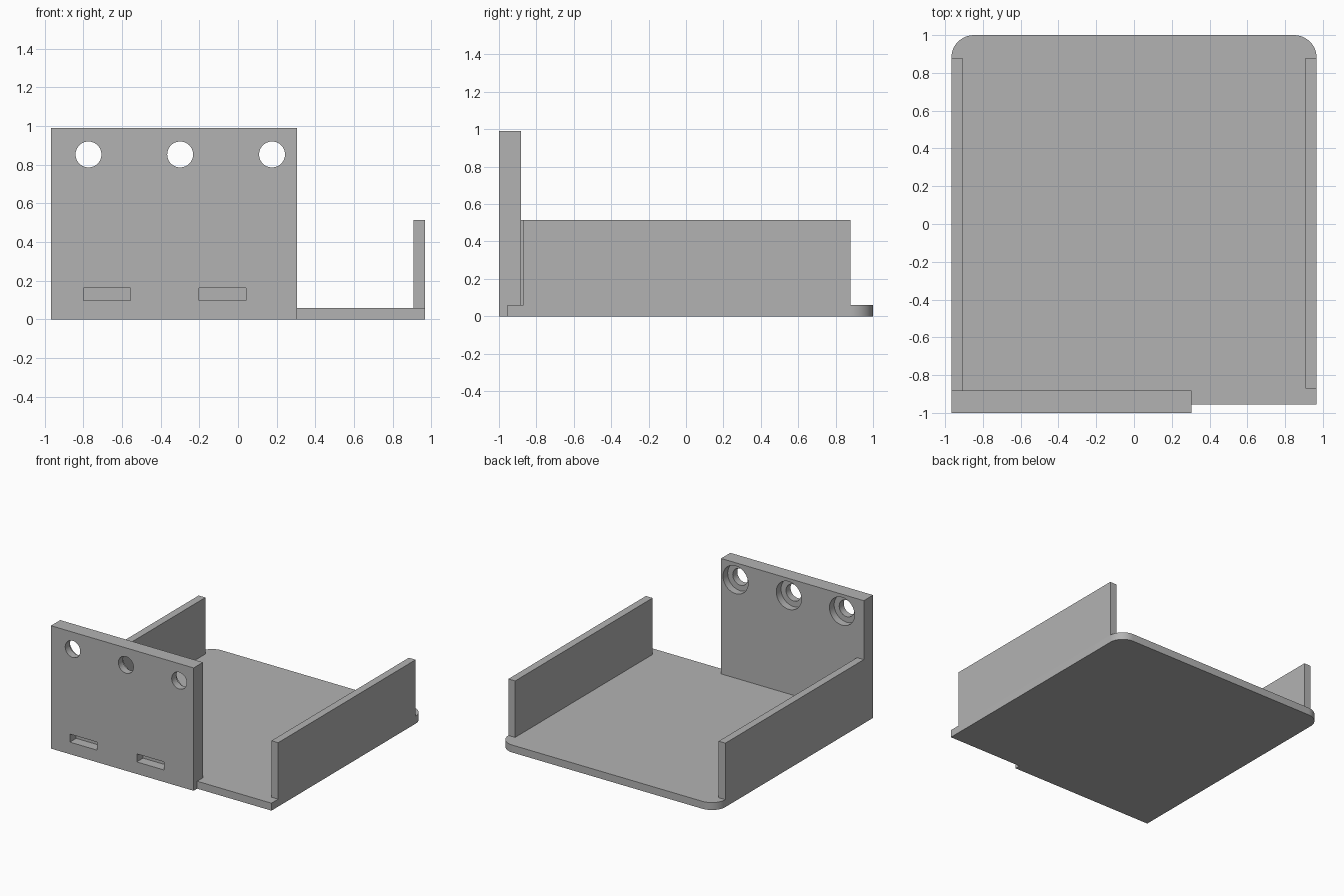
import bpy
import bmesh
from math import cos, sin, pi, radians
from mathutils import Matrix, Vector

default = bpy.data.objects.get("Cube")
if default:
    bpy.data.objects.remove(default, do_unlink=True)

grey = bpy.data.materials.new("plain grey")
grey.use_nodes = True
COLOUR = (0.45, 0.45, 0.45, 1)
grey.diffuse_color = COLOUR
grey.node_tree.nodes["Principled BSDF"].inputs["Base Color"].default_value = COLOUR

# Main dimensions
HALF_X, FRONT, BACK = 0.967, -1.0, 1.0
FLOOR, WALL = 0.06, 0.06
PLATE_RIGHT, PLATE_BACK, PLATE_TOP = 0.305, -0.882, 0.99
LIP, WALL_TOP, WALL_BACK = -0.955, 0.515, 0.88
CORNER = 0.12


def finish(name, bm):
    bmesh.ops.recalc_face_normals(bm, faces=bm.faces)
    mesh = bpy.data.meshes.new(name)
    bm.to_mesh(mesh)
    bm.free()
    mesh.materials.append(grey)
    obj = bpy.data.objects.new(name, mesh)
    bpy.context.collection.objects.link(obj)
    return obj


def box(name, low, high):
    low, high = Vector(low), Vector(high)
    bm = bmesh.new()
    place = Matrix.Translation((low + high) / 2) @ Matrix.Diagonal((*(high - low), 1))
    bmesh.ops.create_cube(bm, size=1, matrix=place)
    return finish(name, bm)


def rod(name, x, z, radius, y0, y1):
    bm = bmesh.new()
    place = Matrix.Translation((x, (y0 + y1) / 2, z)) @ Matrix.Rotation(pi / 2, 4, "X")
    bmesh.ops.create_cone(bm, cap_ends=True, segments=48, radius1=radius,
                          radius2=radius, depth=y1 - y0, matrix=place)
    return finish(name, bm)


def cut(target, cutter):
    mod = target.modifiers.new("cut", "BOOLEAN")
    mod.operation = "DIFFERENCE"
    mod.solver = "EXACT"
    mod.object = cutter
    select(target)
    bpy.ops.object.modifier_apply(modifier=mod.name)
    bpy.data.objects.remove(cutter, do_unlink=True)


def select(obj):
    bpy.ops.object.select_all(action="DESELECT")
    obj.select_set(True)
    bpy.context.view_layer.objects.active = obj


def smooth(obj):
    select(obj)
    bpy.ops.object.shade_smooth_by_angle(angle=radians(30))


# Floor with two rounded back corners, notched around the front plate
outline = [(-HALF_X, PLATE_BACK), (PLATE_RIGHT, PLATE_BACK),
           (PLATE_RIGHT, LIP), (HALF_X, LIP)]
STEPS = 12
for side, start in ((1, 0), (-1, pi / 2)):
    for i in range(STEPS + 1):
        a = start + pi / 2 * i / STEPS
        outline.append((side * (HALF_X - CORNER) + CORNER * cos(a),
                        BACK - CORNER + CORNER * sin(a)))
bm = bmesh.new()
face = bm.faces.new([bm.verts.new((x, y, 0)) for x, y in outline])
grown = bmesh.ops.extrude_face_region(bm, geom=[face])["geom"]
bmesh.ops.translate(bm, vec=(0, 0, FLOOR),
                    verts=[v for v in grown if isinstance(v, bmesh.types.BMVert)])
bmesh.ops.remove_doubles(bm, verts=bm.verts, dist=0.0001)
smooth(finish("floor", bm))

# Side walls
box("right_wall", (-HALF_X, PLATE_BACK, FLOOR), (WALL - HALF_X, WALL_BACK, WALL_TOP))
box("left_wall", (HALF_X - WALL, -0.87, FLOOR), (HALF_X, WALL_BACK, WALL_TOP))

# Mounting plate with counterbored screw holes and blind slots
plate = box("mounting_plate", (-HALF_X, FRONT, 0), (PLATE_RIGHT, PLATE_BACK, PLATE_TOP))
for x in (-0.773, -0.299, 0.176):
    cut(plate, rod("bore", x, 0.853, 0.067, FRONT - 0.1, PLATE_BACK + 0.1))
    cut(plate, rod("counterbore", x, 0.853, 0.112, PLATE_BACK - 0.06, PLATE_BACK + 0.1))
for x in (-0.798, -0.202):
    cut(plate, box("slot", (x, FRONT - 0.1, 0.097), (x + 0.243, FRONT + 0.08, 0.162)))
smooth(plate)
